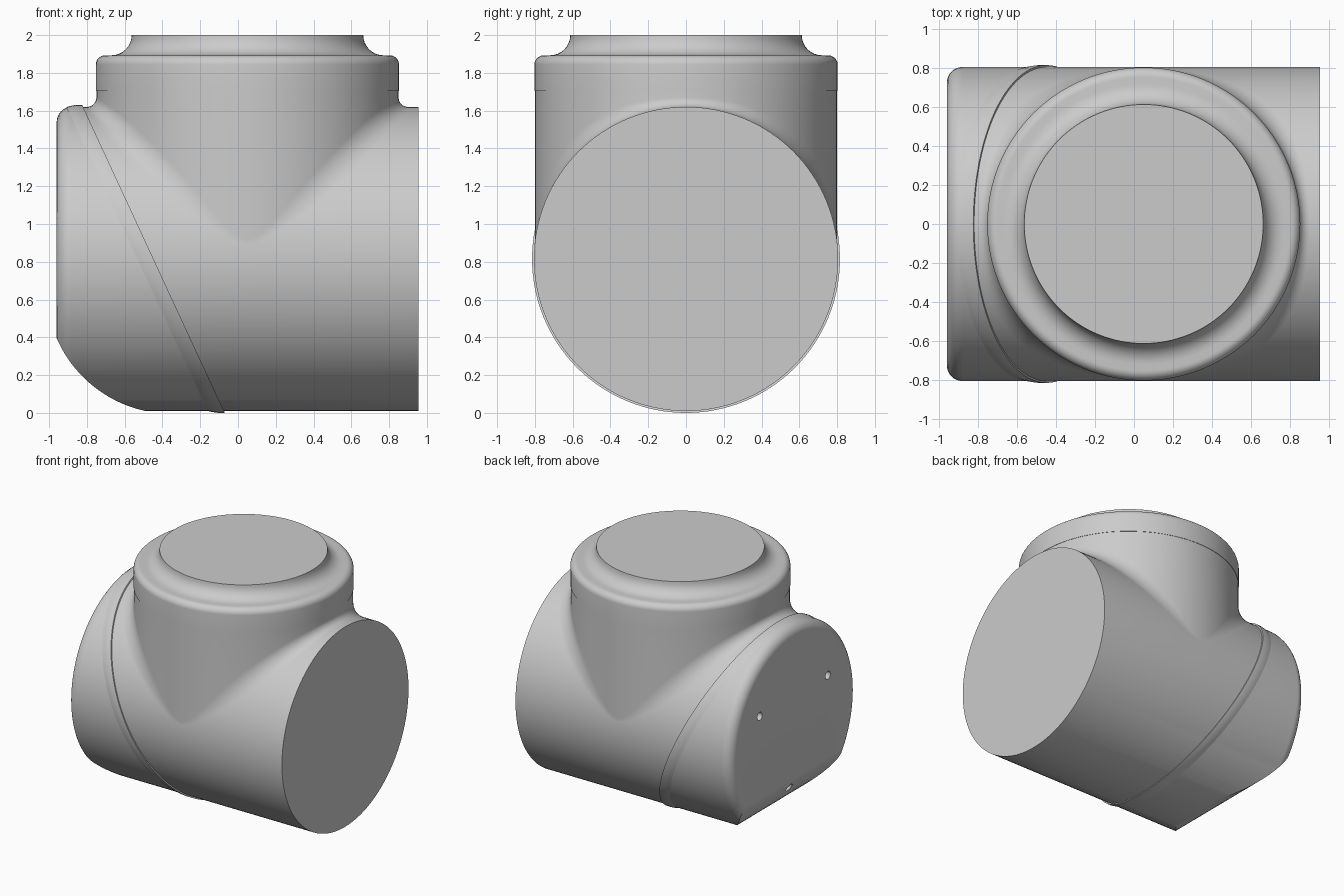
import bpy, bmesh
from math import sin, cos, pi, sqrt, radians
from mathutils import Vector

if "Cube" in bpy.data.objects:
    bpy.data.objects.remove(bpy.data.objects["Cube"], do_unlink=True)

SEG = 128
AXIS_Z = 0.815      # height of the horizontal barrel axis
BARREL_R = 0.805
NECK_X = 0.05
NECK_R = 0.80
ANGLES = [2 * pi * i / SEG for i in range(SEG)]

grey = bpy.data.materials.new("plain_grey")
grey.use_nodes = True
grey.diffuse_color = (0.6, 0.6, 0.6, 1)
grey.node_tree.nodes["Principled BSDF"].inputs["Base Color"].default_value = (0.6, 0.6, 0.6, 1)


def skin(name, rows, cap_first=False, cap_last=False):
    """Join closed rings of points with quads, with optional end caps."""
    bm = bmesh.new()
    rings = [[bm.verts.new(p) for p in row] for row in rows]
    n = len(rings[0])
    for a, b in zip(rings, rings[1:]):
        for i in range(n):
            j = (i + 1) % n
            bm.faces.new((a[i], a[j], b[j], b[i]))
    if cap_first:
        bm.faces.new(rings[0])
    if cap_last:
        bm.faces.new(rings[-1])
    bmesh.ops.recalc_face_normals(bm, faces=bm.faces)
    mesh = bpy.data.meshes.new(name)
    bm.to_mesh(mesh)
    bm.free()
    mesh.materials.append(grey)
    obj = bpy.data.objects.new(name, mesh)
    bpy.context.collection.objects.link(obj)
    return obj


def arc(cx, cy, r, start, end, steps=8):
    return [(cx + r * cos(radians(start + (end - start) * i / steps)),
             cy + r * sin(radians(start + (end - start) * i / steps)))
            for i in range(steps + 1)]


def barrel_ring(x, r):
    return [(x, r * cos(a), AXIS_Z + r * sin(a)) for a in ANGLES]


def neck_ring(r, z):
    return [(NECK_X + r * cos(a), r * sin(a), z) for a in ANGLES]


def cut(target, cutter):
    mod = target.modifiers.new("cut", "BOOLEAN")
    mod.operation = "DIFFERENCE"
    mod.solver = "EXACT"
    mod.object = cutter
    cutter.hide_render = True
    bpy.context.view_layer.objects.active = target
    bpy.ops.object.modifier_apply(modifier=mod.name)
    bpy.data.objects.remove(cutter, do_unlink=True)


# Horizontal barrel with one rounded end
EDGE = 0.08
profile = [(0.955, BARREL_R)] + arc(-0.96 + EDGE, BARREL_R - EDGE, EDGE, 90, 180)
barrel = skin("barrel", [barrel_ring(x, r) for x, r in profile], True, True)

# Curved relief under the rounded end
relief = arc(-0.35, 0.66, 0.665, 190, 262, 20) + [(-0.44, -0.3), (-1.3, -0.3), (-1.3, 0.55)]
cut(barrel, skin("relief_cutter", [[(x, y, z) for x, z in relief] for y in (-1, 1)], True, True))

# Three small holes in the rounded end
for deg in (30, 150, 270):
    cy, cz = 0.5 * cos(radians(deg)), AXIS_Z + 0.5 * sin(radians(deg))
    hole = arc(cy, cz, 0.032, 0, 345, 23)
    cut(barrel, skin("hole_cutter", [[(x, y, z) for y, z in hole] for x in (-1.1, -0.8)], True, True))

# Slanted raised seam around the barrel
def seam_ring(dx, r):
    return [(-0.07 - 0.463 * z + dx, y, z) for _, y, z in barrel_ring(0, r)]

seam_profile = [(0.0, 0.79), (0.0, 0.815), (-0.035, 0.815), (-0.065, 0.81), (-0.09, 0.804)]
skin("slanted_seam", [seam_ring(dx, r) for dx, r in seam_profile])

# Upright neck, blended into the barrel with a fillet that widens at the sides
def fillet_column(a, steps=10):
    r = 0.05 + 0.2 * sin(a) ** 2
    out = Vector((cos(a), sin(a), 0))
    ball = out * (NECK_R + r)
    ball.z = sqrt((BARREL_R + r) ** 2 - ball.y ** 2)
    to_neck = -out
    to_barrel = -Vector((0, ball.y, ball.z)).normalized()
    points = []
    for i in range(steps + 1):
        p = ball + r * to_neck.lerp(to_barrel, i / steps).normalized()
        points.append((p.x + NECK_X, p.y, p.z + AXIS_Z))
    return points

fillet_rows = [list(row) for row in zip(*[fillet_column(a) for a in ANGLES])]
skin("neck", [neck_ring(NECK_R, 1.71)] + fillet_rows)

# Rounded collar and flat raised top
collar_profile = (arc(0.72, 2.0, 0.107, 180, 270)
                  + arc(0.753, 1.843, 0.05, 90, 0)
                  + [(0.803, 1.705), (0.79, 1.705)])
skin("collar", [neck_ring(r, z) for r, z in collar_profile], True, False)

# Smooth curved surfaces, keep crisp edges
for obj in bpy.data.objects:
    obj.select_set(obj.type == "MESH")
bpy.context.view_layer.objects.active = barrel
bpy.ops.object.shade_smooth_by_angle(angle=radians(30))
